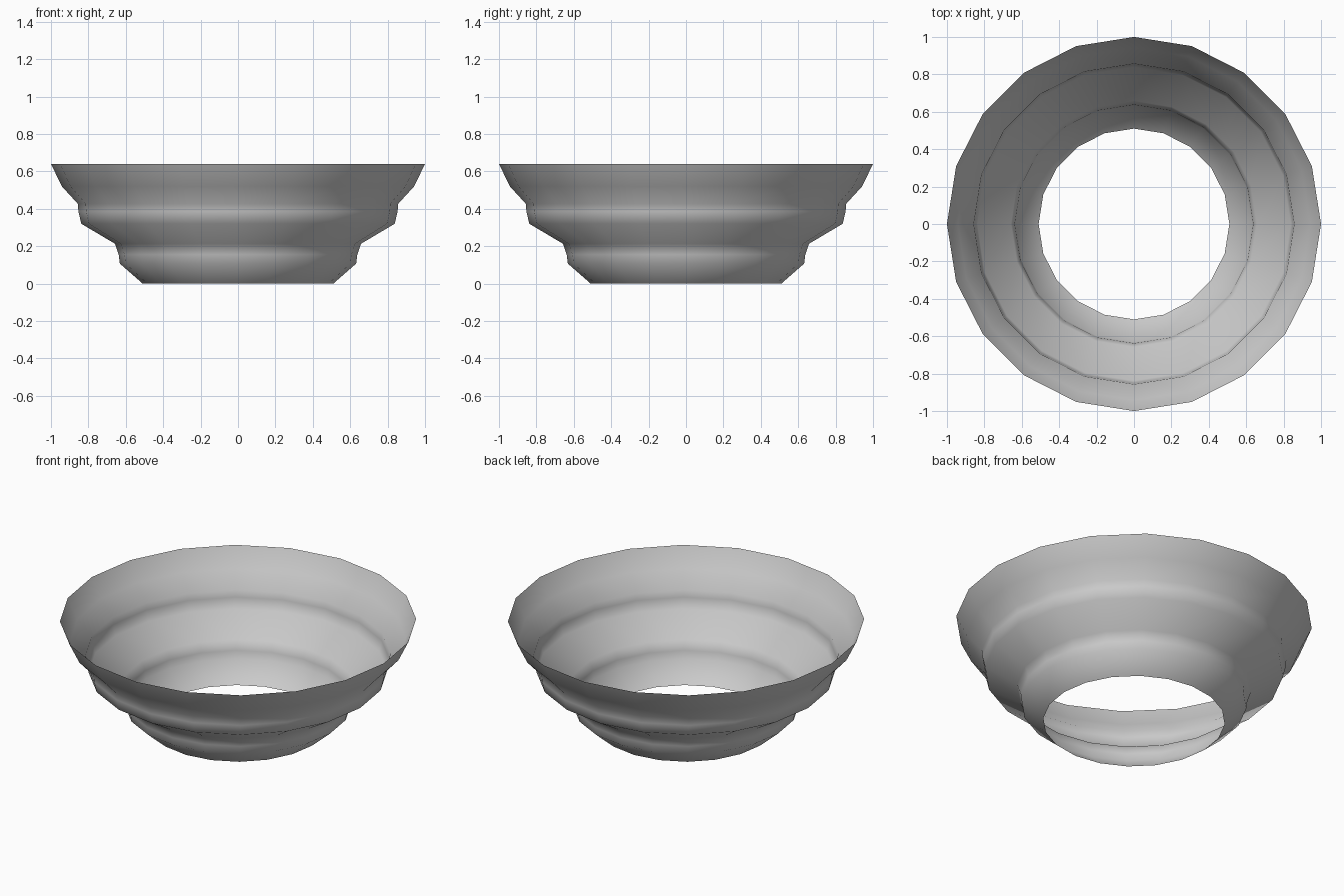
import bpy, bmesh
from math import sin, cos, pi

if "Cube" in bpy.data.objects:
    bpy.data.objects.remove(bpy.data.objects["Cube"])

# Stepped bowl profile: (radius, height)
PROFILE = [(0.51, 0.0), (0.632, 0.107), (0.638, 0.155), (0.658, 0.213), (0.838, 0.32),
           (0.853, 0.385), (0.857, 0.427), (0.942, 0.52), (1.0, 0.64)]
SIDES = 20


def lathe(name, profile, sides):
    bm = bmesh.new()
    rings = [[bm.verts.new((r * cos(2 * pi * i / sides), r * sin(2 * pi * i / sides), z))
              for i in range(sides)] for r, z in profile]
    for lo, hi in zip(rings, rings[1:]):
        for i in range(sides):
            j = (i + 1) % sides
            bm.faces.new((lo[i], lo[j], hi[j], hi[i])).smooth = True
    mesh = bpy.data.meshes.new(name)
    bm.to_mesh(mesh)
    bm.free()
    obj = bpy.data.objects.new(name, mesh)
    bpy.context.collection.objects.link(obj)
    return obj


# Open, single-walled stepped bowl
lathe("stepped_bowl", PROFILE, SIDES)
